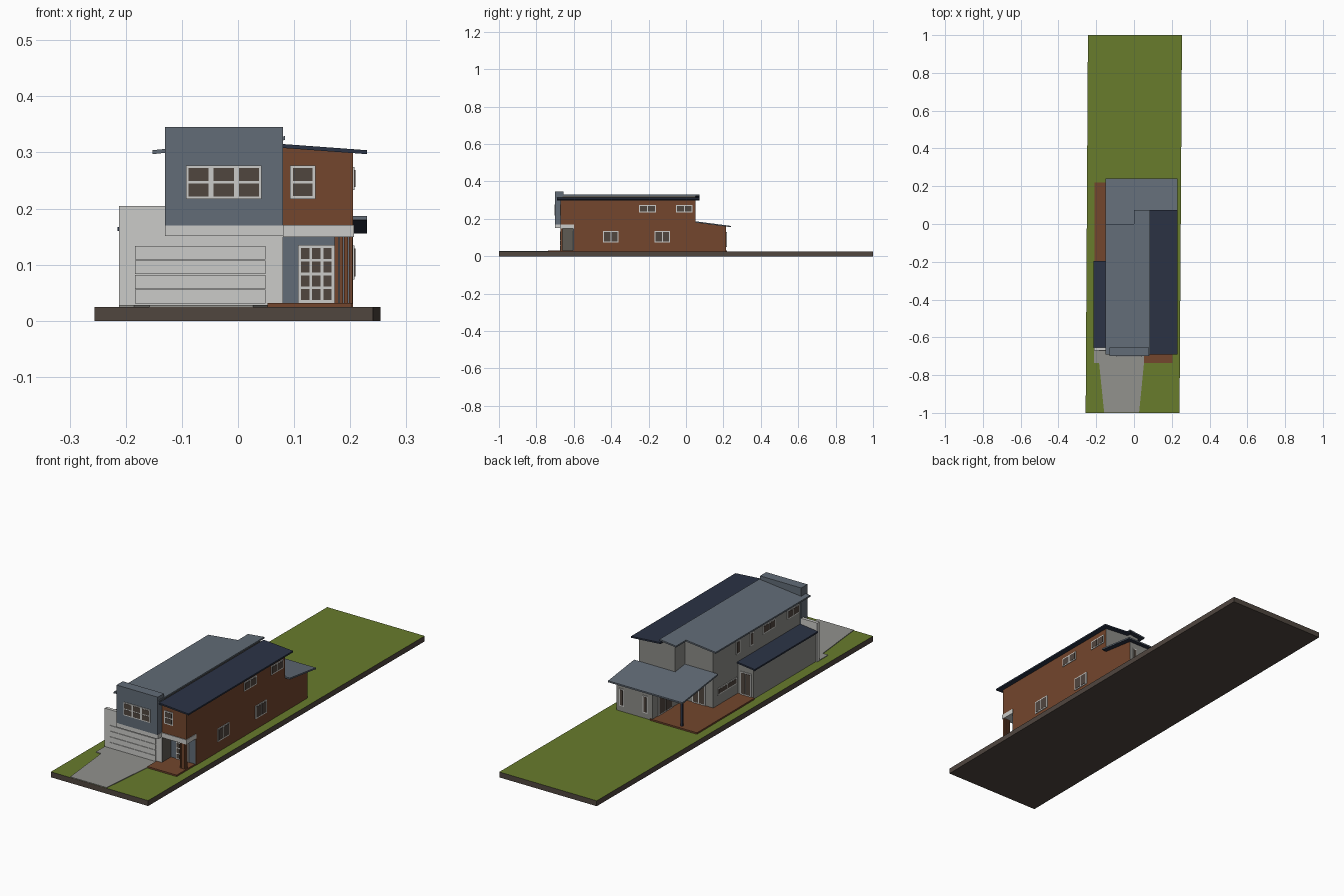
import bpy, bmesh
from mathutils import Vector

if "Cube" in bpy.data.objects:
    bpy.data.objects.remove(bpy.data.objects["Cube"])


def mat(name, hexcol):
    m = bpy.data.materials.new(name)
    c = [int(hexcol[i:i + 2], 16) / 255 for i in (0, 2, 4)]
    lin = [v / 12.92 if v <= 0.04045 else ((v + 0.055) / 1.055) ** 2.4 for v in c]
    m.diffuse_color = (*lin, 1)
    m.use_nodes = True
    m.node_tree.nodes["Principled BSDF"].inputs["Base Color"].default_value = m.diffuse_color
    return m


GRASS = mat("grass_green", "687C2C")
SOIL = mat("dark_umber", "50463F")
LIGHT = mat("light_grey", "CBCBC8")
BLUE = mat("slate_blue", "626C77")
BROWN = mat("timber_brown", "73462D")
NAVY = mat("navy_roof", "2B3345")
WALL = mat("wall_grey", "8C8C88")
CONC = mat("concrete_grey", "92928D")
TAUPE = mat("dark_taupe", "5E5B54")


def finish(name, bm, mats, rule=None):
    bmesh.ops.recalc_face_normals(bm, faces=bm.faces)
    if rule:
        for f in bm.faces:
            f.material_index = rule(f.normal)
    me = bpy.data.meshes.new(name)
    bm.to_mesh(me)
    bm.free()
    for m in mats:
        me.materials.append(m)
    ob = bpy.data.objects.new(name, me)
    bpy.context.collection.objects.link(ob)
    return ob


def add_prism(bm, pts, z0, z1, mi=0):
    """Vertical prism over a footprint; z0 and z1 are numbers or functions of x, y."""
    h = lambda z, p: z(*p) if callable(z) else z
    lo = [bm.verts.new((*p, h(z0, p))) for p in pts]
    hi = [bm.verts.new((*p, h(z1, p))) for p in pts]
    faces = [bm.faces.new(lo[::-1]), bm.faces.new(hi)]
    n = len(pts)
    for i in range(n):
        j = (i + 1) % n
        faces.append(bm.faces.new((lo[i], lo[j], hi[j], hi[i])))
    for f in faces:
        f.material_index = mi


def rect(x0, x1, y0, y1):
    return [(x0, y0), (x1, y0), (x1, y1), (x0, y1)]


def prism(name, pts, z0, z1, *mats, rule=None):
    bm = bmesh.new()
    add_prism(bm, pts, z0, z1)
    return finish(name, bm, mats, rule)


def roof(name, pts, zf, top, t=0.007):
    # underside is navy, the rest takes the roof colour
    prism(name, pts, zf, lambda x, y: zf(x, y) + t, top, NAVY,
          rule=lambda n: 1 if n.z < -0.5 else 0)


def window(name, facing, plane, a0, a1, z0, z1, cols, rows, bar=0.005):
    """Framed window plate; facing is '+x', '-x', '+y' or '-y', a0..a1 runs along the wall."""
    s = 1 if facing[0] == '+' else -1
    bm = bmesh.new()

    def plate(u0, u1, v0, v1, d, mi):
        lo, hi = sorted((plane - s * 0.002, plane + s * d))
        r = rect(lo, hi, u0, u1) if facing[1] == 'x' else rect(u0, u1, lo, hi)
        add_prism(bm, r, v0, v1, mi)
    plate(a0, a1, z0, z1, 0.003, 0)
    pw = (a1 - a0 - bar * (cols + 1)) / cols
    ph = (z1 - z0 - bar * (rows + 1)) / rows
    for i in range(cols):
        for j in range(rows):
            u, v = a0 + bar + i * (pw + bar), z0 + bar + j * (ph + bar)
            plate(u, u + pw, v, v + ph, 0.004, 1)
    finish(name, bm, [LIGHT, SOIL])


G = 0.025  # lawn level

# site: skewed lawn slab, driveway and decks
prism("lawn", [(-0.256, -1), (0.241, -1), (0.254, 1), (-0.244, 1)], 0, G, GRASS, SOIL,
      rule=lambda n: 0 if n.z > 0.5 else 1)
prism("driveway", [(-0.158, -0.999), (0.027, -0.999), (0.053, -0.735), (0.053, -0.66),
                   (-0.212, -0.66), (-0.212, -0.735), (-0.185, -0.735)],
      0.02, 0.028, CONC)
prism("porch_deck", rect(0.053, 0.203, -0.737, -0.59), 0.02, 0.032, BROWN)
prism("back_deck", rect(-0.21, 0.03, -0.2, 0.22), 0.02, 0.032, BROWN)

# roof heights
left_z = lambda x, y: 0.297 + 0.025 * (x + 0.152) / 0.235
right_z = lambda x, y: 0.297 + 0.011 * (0.23 - x) / 0.15
back_z = lambda x, y: 0.180 - 0.13 * (y - 0.05)
lean_z = lambda x, y: 0.160 + 0.12 * (x + 0.215)

# walls: brown towards the right and front, grey elsewhere
side = lambda n: 1 if n.x > 0.5 or n.y < -0.5 else 0
prism("main_walls", [(-0.125, -0.66), (0.08, -0.66), (0.08, 0.05), (0.02, 0.05),
                     (0.02, -0.02), (-0.125, -0.02)],
      G, lambda x, y: left_z(x, y) + 0.002, WALL, TAUPE,
      rule=lambda n: 1 if n.x > 0.5 else 0)
prism("upper_right_walls", rect(0.08, 0.205, -0.67, 0.05), 0.15,
      lambda x, y: right_z(x, y) + 0.002, WALL, BROWN, rule=side)
prism("lower_right_walls", rect(0.08, 0.205, -0.6, 0.05), G, 0.15, WALL, BROWN, rule=side)
prism("back_room_walls", rect(0.02, 0.205, 0.05, 0.215), G,
      lambda x, y: back_z(x, y) + 0.002, WALL, BROWN, rule=side)
prism("garage_side_walls", rect(-0.205, -0.125, -0.655, -0.2), G,
      lambda x, y: lean_z(x, y) + 0.002, WALL)

# roofs
roof("left_roof", [(-0.152, -0.69), (0.084, -0.69), (0.084, 0.073), (0, 0.073),
                   (0, 0), (-0.152, 0)], left_z, BLUE)
roof("right_roof", rect(0.08, 0.23, -0.69, 0.073), right_z, NAVY)
roof("back_roof", [(-0.15, -0.02), (0.02, -0.02), (0.02, 0.05), (0.23, 0.05),
                   (0.23, 0.24), (-0.15, 0.24)], back_z, BLUE)
roof("lean_to_roof", rect(-0.215, -0.124, -0.656, -0.195), lean_z, NAVY)

# garage front with parapet, projecting upper box and light band
prism("garage_parapet", rect(-0.212, -0.124, -0.67, -0.655), G, 0.205, LIGHT)
prism("garage_front", rect(-0.125, 0.08, -0.67, -0.655), G, 0.16, LIGHT, TAUPE,
      rule=lambda n: 1 if n.x > 0.5 else 0)
prism("upper_box", rect(-0.13, 0.08, -0.70, -0.655), 0.17, 0.345, BLUE)
prism("box_band", rect(-0.13, 0.081, -0.70, -0.655), 0.151, 0.171, LIGHT)
prism("porch_band", rect(0.08, 0.207, -0.673, -0.6), 0.149, 0.171, LIGHT)

# garage door of four raised panels
for i in range(4):
    z = 0.031 + i * 0.026
    prism(f"garage_door_panel_{i + 1}", rect(-0.184, 0.049, -0.673, -0.665),
          z, z + 0.0245, LIGHT)

# porch: blue entry wall, slatted screen and glazed door
prism("entry_wall", rect(0.08, 0.204, -0.603, -0.595), 0.03, 0.15, BLUE)
for i in range(4):
    x = 0.172 + i * 0.0085
    prism(f"screen_slat_{i + 1}", rect(x, x + 0.0068, -0.67, -0.66), 0.03, 0.15, BROWN)
window("front_door", '-y', -0.603, 0.107, 0.172, 0.032, 0.135, 3, 4)

# front windows
for i in range(3):
    x = -0.093 + i * 0.045
    window(f"box_window_{i + 1}", '-y', -0.70, x, x + 0.045, 0.217, 0.277, 1, 2, 0.0045)
window("front_right_window", '-y', -0.67, 0.093, 0.138, 0.217, 0.277, 1, 2)

# right side windows
for i, (y0, y1, z0, z1) in enumerate([(-0.25, -0.16, 0.233, 0.274), (-0.053, 0.035, 0.233, 0.274),
                                      (-0.443, -0.36, 0.074, 0.134), (-0.168, -0.085, 0.074, 0.134)]):
    window(f"right_window_{i + 1}", '+x', 0.205, y0, y1, z0, z1, 2, 1)

# left side windows
for i, (y0, y1, z0, z1, c) in enumerate([(-0.645, -0.56, 0.235, 0.275, 2), (-0.47, -0.38, 0.235, 0.275, 2),
                                         (-0.315, -0.285, 0.215, 0.275, 1), (-0.215, -0.185, 0.215, 0.275, 1),
                                         (-0.19, -0.05, 0.08, 0.11, 2)]):
    window(f"left_window_{i + 1}", '-x', -0.125, y0, y1, z0, z1, c, 1)

# back doors and windows
window("garage_back_door", '+y', -0.2, -0.195, -0.14, 0.032, 0.138, 2, 1)
window("kitchen_back_door", '+y', -0.02, -0.085, -0.02, 0.032, 0.138, 2, 1)
window("patio_door", '-x', 0.02, 0.07, 0.175, 0.032, 0.138, 2, 1)
for i, x in enumerate((0.045, 0.165)):
    window(f"back_room_window_{i + 1}", '+y', 0.215, x, x + 0.025, 0.05, 0.13, 1, 1)

# patio post
prism("patio_post", rect(-0.124, -0.116, 0.196, 0.204), 0.03,
      lambda x, y: back_z(x, y) + 0.003, NAVY)
